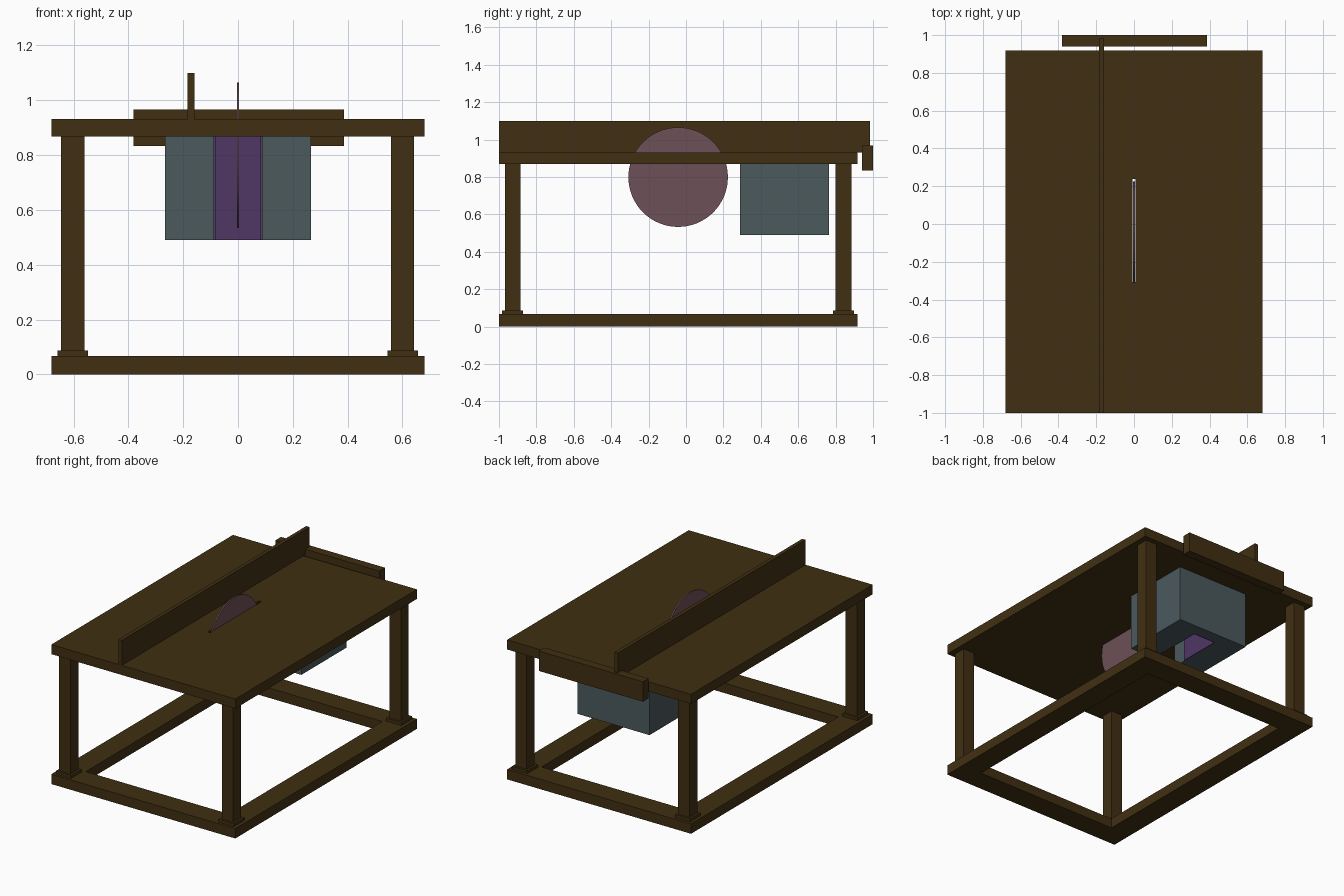
import bpy, math

if "Cube" in bpy.data.objects:
    bpy.data.objects.remove(bpy.data.objects["Cube"])


def material(name, rgb):
    m = bpy.data.materials.new(name)
    m.diffuse_color = (*rgb, 1)
    m.use_nodes = True
    m.node_tree.nodes["Principled BSDF"].inputs["Base Color"].default_value = m.diffuse_color
    return m


WOOD = material("dark_wood", (0.052, 0.029, 0.006))
TEAL = material("grey_teal", (0.070, 0.100, 0.108))
MAUVE = material("mauve_steel", (0.155, 0.082, 0.095))
PURPLE = material("deep_purple", (0.080, 0.037, 0.130))


def box(name, x, y, z, mat):
    """Box from (min, max) ranges on each axis."""
    bpy.ops.mesh.primitive_cube_add(size=1, location=[(a + b) / 2 for a, b in (x, y, z)])
    ob = bpy.context.object
    ob.name = name
    ob.scale = [b - a for a, b in (x, y, z)]
    bpy.ops.object.transform_apply(location=False, rotation=False, scale=True)
    ob.data.materials.append(mat)
    return ob


X, Y0, Y1 = 0.68, -1.0, 0.918      # table footprint
Z0, Z1 = 0.868, 0.932              # table top underside and surface

# Table top with a narrow slot for the blade
top = box("table_top", (-X, X), (Y0, Y1), (Z0, Z1), WOOD)
cutter = box("slot_cutter", (-0.009, 0.009), (-0.308, 0.237), (0.8, 1.0), WOOD)
cutter.hide_render = True
cutter.hide_viewport = True
cut = top.modifiers.new("blade_slot", 'BOOLEAN')
cut.operation = 'DIFFERENCE'
cut.solver = 'EXACT'
cut.object = cutter
bpy.context.view_layer.objects.active = top
bpy.ops.object.modifier_apply(modifier=cut.name)
bpy.data.objects.remove(cutter)

# Base frame
W, H = 0.15, 0.066
for side, s in (("left", -1), ("right", 1)):
    box(f"{side}_base_beam", sorted((s * X, s * (X - W))), (Y0, Y1), (0, H), WOOD)
box("front_base_beam", (-X + W, X - W), (Y0, Y0 + W), (0, H), WOOD)
box("back_base_beam", (-X + W, X - W), (Y1 - W, Y1), (0, H), WOOD)

# Legs with foot plates
for side, lx in (("left", -0.603), ("right", 0.601)):
    for end, ly in (("front", -0.927), ("back", 0.842)):
        for part, r, z in (("leg", 0.042, (H, Z0)), ("foot_plate", 0.056, (H, 0.086))):
            box(f"{end}_{side}_{part}", (lx - r, lx + r), (ly - r, ly + r), z, WOOD)

# Rip fence and back rail
box("fence", (-0.184, -0.159), (Y0, 0.983), (Z1, 1.099), WOOD)
box("back_rail", (-0.382, 0.387), (0.94, 1.0), (0.834, 0.967), WOOD)

# Saw blade
bpy.ops.mesh.primitive_cylinder_add(vertices=64, radius=0.266, depth=0.009,
                                    location=(0, -0.042, 0.799),
                                    rotation=(0, math.pi / 2, 0))
blade = bpy.context.object
blade.name = "saw_blade"
blade.data.materials.append(MAUVE)
bpy.ops.object.shade_smooth_by_angle(angle=math.radians(30))

# Motor housing: two sides and a back around an open slot, lined in purple
MX, S, MZ = 0.266, 0.087, (0.49, Z0)
box("motor_left_side", (-MX, -S), (0.289, 0.765), MZ, TEAL)
box("motor_right_side", (S, MX), (0.289, 0.765), MZ, TEAL)
box("motor_back", (-S, S), (0.69, 0.765), MZ, TEAL)
box("motor_back_lining", (-S, S), (0.68, 0.69), MZ, PURPLE)
for side, s in (("left", -1), ("right", 1)):
    box(f"motor_{side}_lining", sorted((s * S, s * (S - 0.006))), (0.39, 0.68), MZ, PURPLE)
